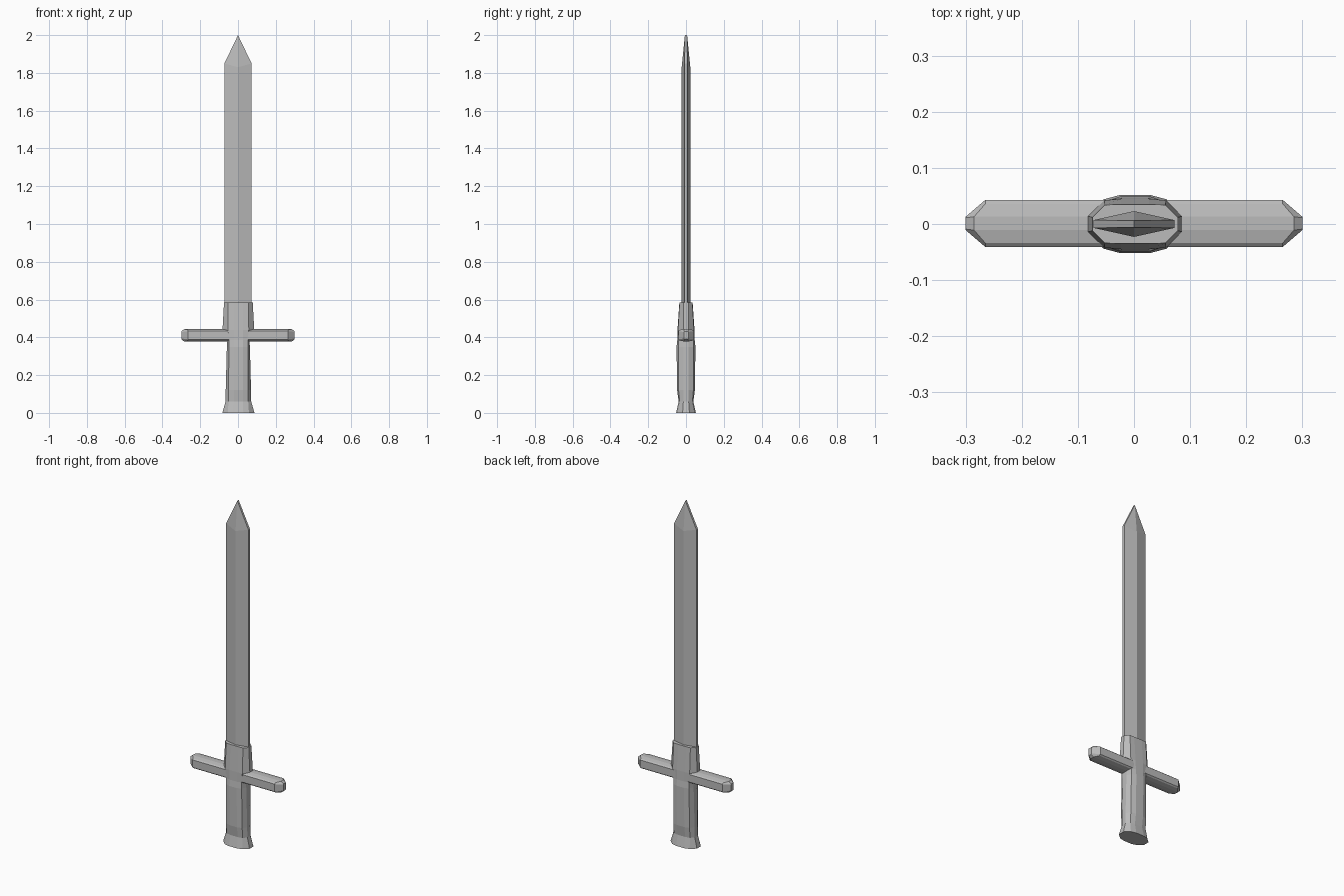
import bpy, bmesh

if "Cube" in bpy.data.objects:
    bpy.data.objects.remove(bpy.data.objects["Cube"])

steel = bpy.data.materials.new("grey steel")
steel.diffuse_color = (0.5, 0.5, 0.5, 1)
steel.use_nodes = True
steel.node_tree.nodes["Principled BSDF"].inputs["Base Color"].default_value = steel.diffuse_color


def loft(name, rings):
    """Skin a closed solid through rings of equal point count."""
    bm = bmesh.new()
    loops = [[bm.verts.new(p) for p in ring] for ring in rings]
    n = len(loops[0])
    for a, b in zip(loops, loops[1:]):
        for i in range(n):
            j = (i + 1) % n
            bm.faces.new((a[i], a[j], b[j], b[i]))
    bm.faces.new(loops[0][::-1])
    bm.faces.new(loops[-1])
    bmesh.ops.remove_doubles(bm, verts=bm.verts, dist=0.0001)
    bmesh.ops.recalc_face_normals(bm, faces=bm.faces)
    mesh = bpy.data.meshes.new(name)
    bm.to_mesh(mesh)
    bm.free()
    mesh.materials.append(steel)
    ob = bpy.data.objects.new(name, mesh)
    bpy.context.collection.objects.link(ob)
    return ob


def mirror4(quarter):
    """Reflect first-quadrant points into a closed outline."""
    half = quarter + [(-a, b) for a, b in reversed(quarter)]
    return half + [(-a, -b) for a, b in half]


# Blade: flattened hexagon with a centre ridge and pointed tip
def blade_ring(w, edge, ridge, z_edge, z_ridge):
    return [(w, -edge, z_edge), (w, edge, z_edge), (0, ridge, z_ridge),
            (-w, edge, z_edge), (-w, -edge, z_edge), (0, -ridge, z_ridge)]


loft("blade", [blade_ring(0.072, 0.007, 0.023, 0.56, 0.56),
               blade_ring(0.072, 0.007, 0.023, 1.85, 1.83),
               blade_ring(0.0, 0.006, 0.006, 2.0, 2.0)])

# Grip, flared pommel and collar: height, then three quarter-outline points
levels = [
    (0.000, [(0.085, 0.018), (0.056, 0.044), (0.026, 0.052)]),
    (0.060, [(0.068, 0.014), (0.052, 0.034), (0.024, 0.039)]),
    (0.120, [(0.067, 0.014), (0.052, 0.039), (0.024, 0.047)]),
    (0.350, [(0.061, 0.014), (0.050, 0.041), (0.024, 0.050)]),
    (0.385, [(0.058, 0.014), (0.050, 0.040), (0.024, 0.046)]),
    (0.440, [(0.084, 0.014), (0.055, 0.042), (0.025, 0.045)]),
    (0.585, [(0.076, 0.012), (0.054, 0.034), (0.025, 0.035)]),
]
loft("grip_and_collar", [[(x + 0.002, y, z) for x, y in mirror4(q)] for z, q in levels])

# Crossguard: bevelled bar with chamfered ends, lofted along x
full = mirror4([(0.042, 0.022), (0.035, 0.028), (0.012, 0.033)])
tip = mirror4([(0.012, 0.017), (0.012, 0.019), (0.010, 0.021)])


def guard_ring(x, outline, inset=0.0):
    s = 1 if x > 0 else -1
    return [(x + s * (inset if abs(y) < 0.02 else 0), y + 0.001, z + 0.411)
            for y, z in outline]


loft("crossguard", [guard_ring(-0.3, tip), guard_ring(-0.265, full, 0.02),
                    guard_ring(0.265, full, 0.02), guard_ring(0.3, tip)])
